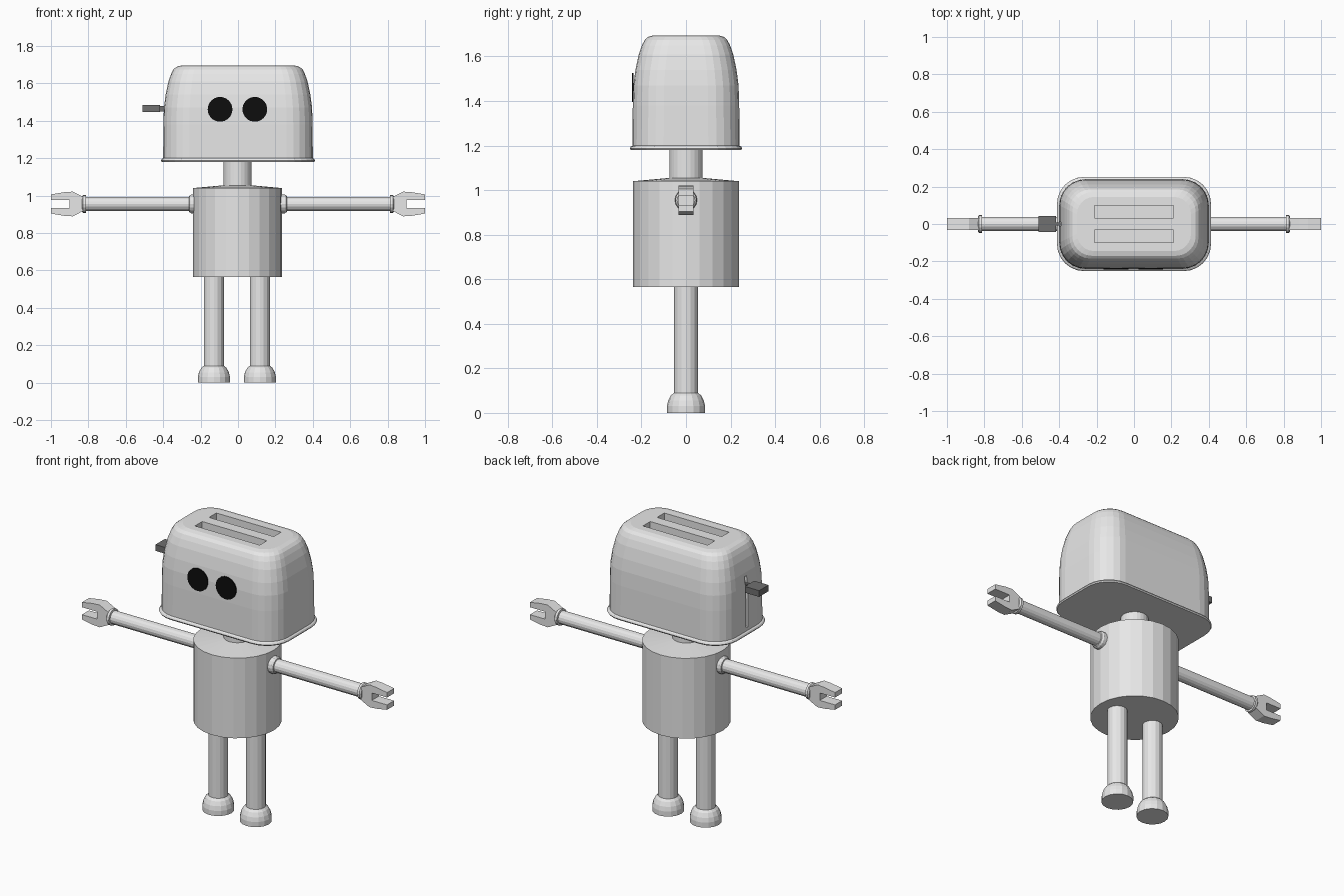
import bpy, bmesh, math
from mathutils import Matrix, Vector

if "Cube" in bpy.data.objects:
    bpy.data.objects.remove(bpy.data.objects["Cube"])


def material(name, rgb):
    m = bpy.data.materials.new(name)
    m.diffuse_color = (*rgb, 1)
    m.use_nodes = True
    m.node_tree.nodes["Principled BSDF"].inputs["Base Color"].default_value = m.diffuse_color
    return m


GREY = material("light grey", (0.8, 0.8, 0.8))
DARK = material("dark grey", (0.16, 0.16, 0.16))
BLACK = material("black", (0.004, 0.004, 0.004))


def finish(name, bm, mat):
    bmesh.ops.recalc_face_normals(bm, faces=bm.faces)
    me = bpy.data.meshes.new(name)
    bm.to_mesh(me)
    bm.free()
    me.materials.append(mat)
    ob = bpy.data.objects.new(name, me)
    bpy.context.collection.objects.link(ob)
    return ob


def loft(name, rings, mat, matrix=Matrix()):
    """Skin a stack of equal-length point rings and cap both ends."""
    bm = bmesh.new()
    loops = [[bm.verts.new(matrix @ Vector(p)) for p in r] for r in rings]
    n = len(loops[0])
    for a, b in zip(loops, loops[1:]):
        for i in range(n):
            j = (i + 1) % n
            bm.faces.new((a[i], a[j], b[j], b[i]))
    bm.faces.new(loops[0][::-1])
    bm.faces.new(loops[-1])
    return finish(name, bm, mat)


def lathe(name, profile, sides, mat, matrix=Matrix()):
    turn = [2 * math.pi * i / sides for i in range(sides)]
    rings = [[(r * math.cos(t), r * math.sin(t), z) for t in turn] for r, z in profile]
    return loft(name, rings, mat, matrix)


def box(name, lo, hi, mat):
    lo, hi = Vector(lo), Vector(hi)
    bm = bmesh.new()
    size = Matrix.Diagonal((*(hi - lo), 1))
    bmesh.ops.create_cube(bm, size=1, matrix=Matrix.Translation((lo + hi) / 2) @ size)
    return finish(name, bm, mat)


def rounded_rect(hx, hy, r, z, seg=6):
    pts = []
    for k, (sx, sy) in enumerate(((1, 1), (-1, 1), (-1, -1), (1, -1))):
        for i in range(seg + 1):
            t = math.pi / 2 * (k + i / seg)
            pts.append((sx * (hx - r) + r * math.cos(t), sy * (hy - r) + r * math.sin(t), z))
    return pts


# Head: rounded housing with a base lip, (inset, height) per ring
shell = [(-0.008, 1.18), (-0.012, 1.187), (-0.008, 1.195), (0, 1.2), (0.001, 1.38),
         (0.004, 1.47), (0.013, 1.54), (0.028, 1.61), (0.042, 1.65),
         (0.055, 1.675), (0.07, 1.688), (0.095, 1.695)]
head = loft("head", [rounded_rect(0.40 - d, 0.24 - d, 0.14 - 0.5 * d, z) for d, z in shell], GREY)

# Two bread slots and the lever slit
cutters = [box("slot_cutter", (-0.212, y - 0.034, 1.38), (0.212, y + 0.034, 1.8), GREY)
           for y in (-0.066, 0.066)]
cutters.append(box("slit_cutter", (-0.5, -0.01, 1.22), (-0.37, 0.01, 1.52), GREY))
bpy.context.view_layer.objects.active = head
for c in cutters:
    c.hide_render = True
    mod = head.modifiers.new("cut", 'BOOLEAN')
    mod.operation, mod.solver, mod.object = 'DIFFERENCE', 'EXACT', c
    bpy.ops.object.modifier_apply(modifier=mod.name)
for c in cutters:
    bpy.data.objects.remove(c)

# Lever
box("lever_stem", (-0.43, -0.008, 1.45), (-0.372, 0.008, 1.48), DARK)
box("lever_knob", (-0.51, -0.044, 1.446), (-0.417, 0.044, 1.483), DARK)

# Eyes: thin discs on the front
for side, x in (("left", -0.096), ("right", 0.09)):
    lathe(side + "_eye", [(0.066, 0), (0.066, 0.008)], 32, BLACK,
          Matrix.Translation((x, -0.235, 1.461)) @ Matrix.Rotation(math.pi / 2, 4, 'X'))

# Torso and neck
lathe("torso", [(0.238, 0.565), (0.238, 1.04), (0.075, 1.055)], 24, GREY,
      Matrix.Translation((-0.003, 0, 0)))
lathe("neck", [(0.075, 1.04), (0.075, 1.185)], 24, GREY, Matrix.Translation((-0.003, 0, 0)))

# Arms, hands and legs on both sides
ARM_Z = 0.955
leg = [(0.086, 0), (0.086, 0.03), (0.08, 0.055), (0.068, 0.078), (0.054, 0.09), (0.054, 0.57)]
arm = [(0.05, 0.2), (0.05, 0.25), (0.044, 0.26), (0.038, 0.262), (0.038, 0.812),
       (0.048, 0.814), (0.048, 0.828), (0.04, 0.835)]
half = [(0.825, 0.036), (0.883, 0.066), (0.93, 0.063), (1.0, 0.051), (1.0, 0.022), (0.9, 0.022)]
claw = half + [(x, -z) for x, z in reversed(half)]
for side, s in (("left", -1), ("right", 1)):
    lathe(side + "_leg", leg, 16, GREY, Matrix.Translation((-0.006 + s * 0.123, 0, 0)))
    lathe(side + "_arm", arm, 16, GREY,
          Matrix.Translation((0, 0, ARM_Z)) @ Matrix.Rotation(s * math.pi / 2, 4, 'Y'))
    loft(side + "_hand", [[(s * x, y, ARM_Z + z) for x, z in claw] for y in (-0.033, 0.033)], GREY)
